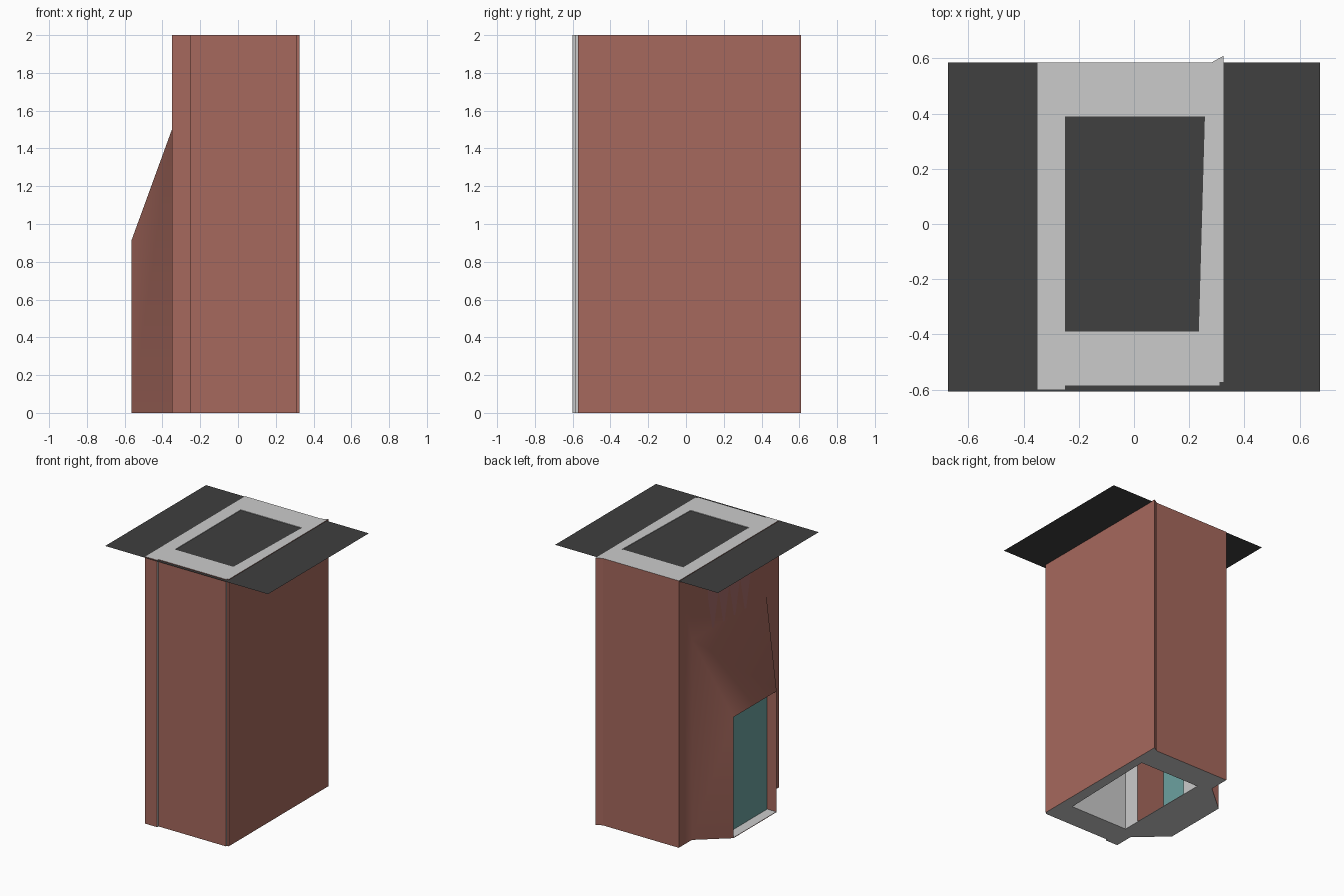
import bpy, bmesh, math

if "Cube" in bpy.data.objects:
    bpy.data.objects.remove(bpy.data.objects["Cube"])


def material(name, rgb):
    m = bpy.data.materials.new(name)
    m.diffuse_color = (*rgb, 1)
    m.use_nodes = True
    m.node_tree.nodes["Principled BSDF"].inputs["Base Color"].default_value = m.diffuse_color
    return m


brick = material("brick", (0.38, 0.14, 0.11))
plain = material("plain_grey", (0.6, 0.6, 0.6))
roof = material("dark_roof", (0.05, 0.05, 0.05))
teal = material("teal", (0.15, 0.36, 0.35))
mauve = material("mauve_brick", (0.38, 0.15, 0.14))


def finish(bm, name, mats):
    me = bpy.data.meshes.new(name)
    bm.to_mesh(me)
    bm.free()
    for m in mats:
        me.materials.append(m)
    ob = bpy.data.objects.new(name, me)
    bpy.context.collection.objects.link(ob)
    return ob


def prism(name, pts, z0, z1, grey_sides=(), grey_top=True):
    """Upright prism: slot 0 brick, slot 1 grey (bottom, chosen sides)."""
    bm = bmesh.new()
    lo = [bm.verts.new((x, y, z0)) for x, y in pts]
    hi = [bm.verts.new((x, y, z1)) for x, y in pts]
    bm.faces.new(lo[::-1]).material_index = 1
    bm.faces.new(hi).material_index = 1 if grey_top else 0
    n = len(pts)
    for i in range(n):
        j = (i + 1) % n
        f = bm.faces.new((lo[i], lo[j], hi[j], hi[i]))
        f.material_index = 1 if i in grey_sides else 0
    bmesh.ops.recalc_face_normals(bm, faces=bm.faces)
    return finish(bm, name, (brick, plain))


def sheet(name, pts, mat):
    bm = bmesh.new()
    bm.faces.new([bm.verts.new(p) for p in pts])
    return finish(bm, name, (mat,))


def combine(target, tool, operation):
    mod = target.modifiers.new(operation, 'BOOLEAN')
    mod.operation, mod.object, mod.solver = operation, tool, 'EXACT'
    bpy.context.view_layer.objects.active = target
    bpy.ops.object.modifier_apply(modifier=mod.name)
    bpy.data.objects.remove(tool, do_unlink=True)


# Tower walls with a stepped front and a small rear corner lip
tower = prism("tower_walls", [
    (-0.35, -0.60), (-0.25, -0.60), (-0.25, -0.585), (0.31, -0.585),
    (0.31, -0.573), (0.325, -0.573), (0.325, 0.61), (0.28, 0.585),
    (-0.35, 0.585)], 0, 2, grey_sides=(1, 3))

# Sloping hooded projection on the left side
bm = bmesh.new()
for x in (-0.30, -0.35):
    for y in (-0.45, 0.43):
        for z in (0, 1.5):
            bm.verts.new((x, y, z))
for y in (-0.265, 0.245):
    for z in (0, 0.91):
        bm.verts.new((-0.565, y, z))
bmesh.ops.convex_hull(bm, input=bm.verts)
bmesh.ops.dissolve_limit(bm, angle_limit=0.01, verts=bm.verts, edges=bm.edges)
bmesh.ops.recalc_face_normals(bm, faces=bm.faces)
for f in bm.faces:
    f.material_index = 1 if f.normal.z < -0.9 else 0
hood = finish(bm, "hood", (brick, plain))
combine(tower, hood, 'UNION')

# Hollow shaft and the doorway passage
shaft = prism("shaft_cutter", [(-0.25, -0.39), (0.235, -0.39), (0.257, 0.39),
                               (-0.25, 0.39)], -0.1, 2.1, range(4))
combine(tower, shaft, 'DIFFERENCE')
passage = prism("passage_cutter", [(-0.7, -0.262), (-0.2, -0.262),
                                   (-0.2, 0.242), (-0.7, 0.242)],
                0.004, 0.906, grey_top=False)
combine(tower, passage, 'DIFFERENCE')

# Soft shading on the hood side only
for o in bpy.context.selected_objects:
    o.select_set(False)
tower.select_set(True)
bpy.context.view_layer.objects.active = tower
bpy.ops.object.shade_smooth_by_angle(angle=math.radians(60))
for p in tower.data.polygons:
    if p.center.x > -0.34:
        p.use_smooth = False

# Teal door set back in the passage
sheet("door", [(-0.49, 0.242, 0.004), (-0.49, -0.262, 0.004),
               (-0.49, -0.262, 0.906), (-0.49, 0.242, 0.906)], teal)

# Toothed facing panel above the hood
teeth = [(-0.352, -0.265 + 0.51 * i / 8, 1.45 if i % 2 else 1.75)
         for i in range(9)]
sheet("toothed_panel", [(-0.352, -0.265, 1.99)] + teeth
      + [(-0.352, 0.245, 1.99)], mauve)

# Thin flat roof sheet just below the wall tops
sheet("roof_sheet", [(-0.675, -0.608, 1.996), (0.675, -0.608, 1.996),
                     (0.675, 0.585, 1.996), (-0.675, 0.585, 1.996)], roof)
